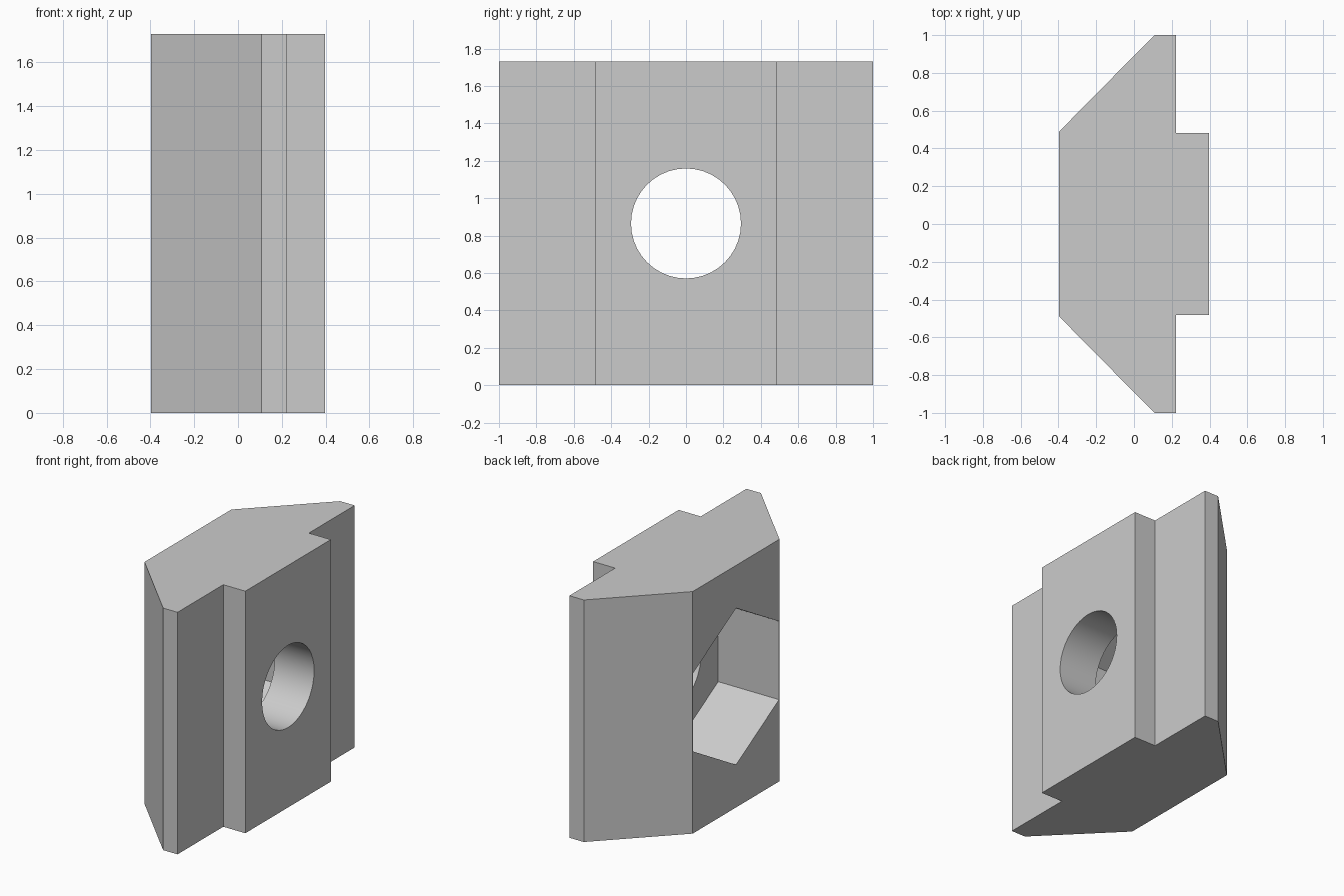
import bpy
import bmesh
from math import pi, radians

cube = bpy.data.objects.get("Cube")
if cube:
    bpy.data.objects.remove(cube, do_unlink=True)

HEIGHT = 1.73
MID = HEIGHT / 2

# Single plain metal colour
metal = bpy.data.materials.new("light_grey_metal")
colour = (0.6, 0.6, 0.6, 1)
metal.diffuse_color = colour
metal.use_nodes = True
shader = next(n for n in metal.node_tree.nodes if n.type == "BSDF_PRINCIPLED")
shader.inputs["Base Color"].default_value = colour

# Slot nut body: half profile mirrored across y, extruded upward
half = [(0.396, 0.483), (0.222, 0.483), (0.222, 1.0), (0.108, 1.0), (-0.396, 0.49)]
profile = half + [(x, -y) for x, y in reversed(half)]
bm = bmesh.new()
base = bm.faces.new([bm.verts.new((x, y, 0)) for x, y in profile])
top = bmesh.ops.extrude_face_region(bm, geom=[base])["geom"]
bmesh.ops.translate(bm, vec=(0, 0, HEIGHT),
                    verts=[v for v in top if isinstance(v, bmesh.types.BMVert)])
bmesh.ops.recalc_face_normals(bm, faces=bm.faces)
mesh = bpy.data.meshes.new("slot_nut_body")
bm.to_mesh(mesh)
bm.free()
mesh.materials.append(metal)
body = bpy.data.objects.new("slot_nut_body", mesh)
bpy.context.collection.objects.link(body)


def cut_prism(name, sides, radius, x0, x1):
    """Cut a prism along x out of the body, at mid height."""
    bpy.ops.mesh.primitive_cylinder_add(
        vertices=sides, radius=radius, depth=x1 - x0,
        location=((x0 + x1) / 2, 0, MID), rotation=(0, pi / 2, 0))
    cutter = bpy.context.object
    cutter.name = name
    cutter.hide_render = True
    cutter.data.materials.append(metal)
    mod = body.modifiers.new(name, "BOOLEAN")
    mod.operation = "DIFFERENCE"
    mod.solver = "EXACT"
    mod.object = cutter
    bpy.ops.object.select_all(action="DESELECT")
    body.select_set(True)
    bpy.context.view_layer.objects.active = body
    bpy.ops.object.modifier_apply(modifier=name)
    bpy.data.objects.remove(cutter, do_unlink=True)


# Hexagonal nut pocket with points up and down, then the round bolt hole
# (a prism turned about y keeps one vertex on the vertical axis only if
# its first vertex pointed along x, so the hexagon is checked below)
def cut_hexagon(name, radius, x0, x1):
    bm = bmesh.new()
    bmesh.ops.create_circle(bm, cap_ends=True, segments=6, radius=radius)
    # create_circle puts a vertex on y; swap axes so that y becomes z
    for v in bm.verts:
        x, y = v.co.x, v.co.y
        v.co = (x0, x, MID + y)
    end = bmesh.ops.extrude_face_region(bm, geom=list(bm.faces))["geom"]
    bmesh.ops.translate(bm, vec=(x1 - x0, 0, 0),
                        verts=[v for v in end if isinstance(v, bmesh.types.BMVert)])
    bmesh.ops.recalc_face_normals(bm, faces=bm.faces)
    mesh = bpy.data.meshes.new(name)
    bm.to_mesh(mesh)
    bm.free()
    mesh.materials.append(metal)
    cutter = bpy.data.objects.new(name, mesh)
    bpy.context.collection.objects.link(cutter)
    mod = body.modifiers.new(name, "BOOLEAN")
    mod.operation = "DIFFERENCE"
    mod.solver = "EXACT"
    mod.object = cutter
    bpy.context.view_layer.objects.active = body
    bpy.ops.object.modifier_apply(modifier=name)
    bpy.data.objects.remove(cutter, do_unlink=True)


cut_hexagon("nut_pocket", 0.56, -0.6, 0.085)
cut_prism("bolt_hole", 40, 0.294, 0.0, 0.6)

# Smooth hole wall, sharp everywhere else
bpy.ops.object.select_all(action="DESELECT")
body.select_set(True)
bpy.context.view_layer.objects.active = body
bpy.ops.object.shade_smooth_by_angle(angle=radians(25))
